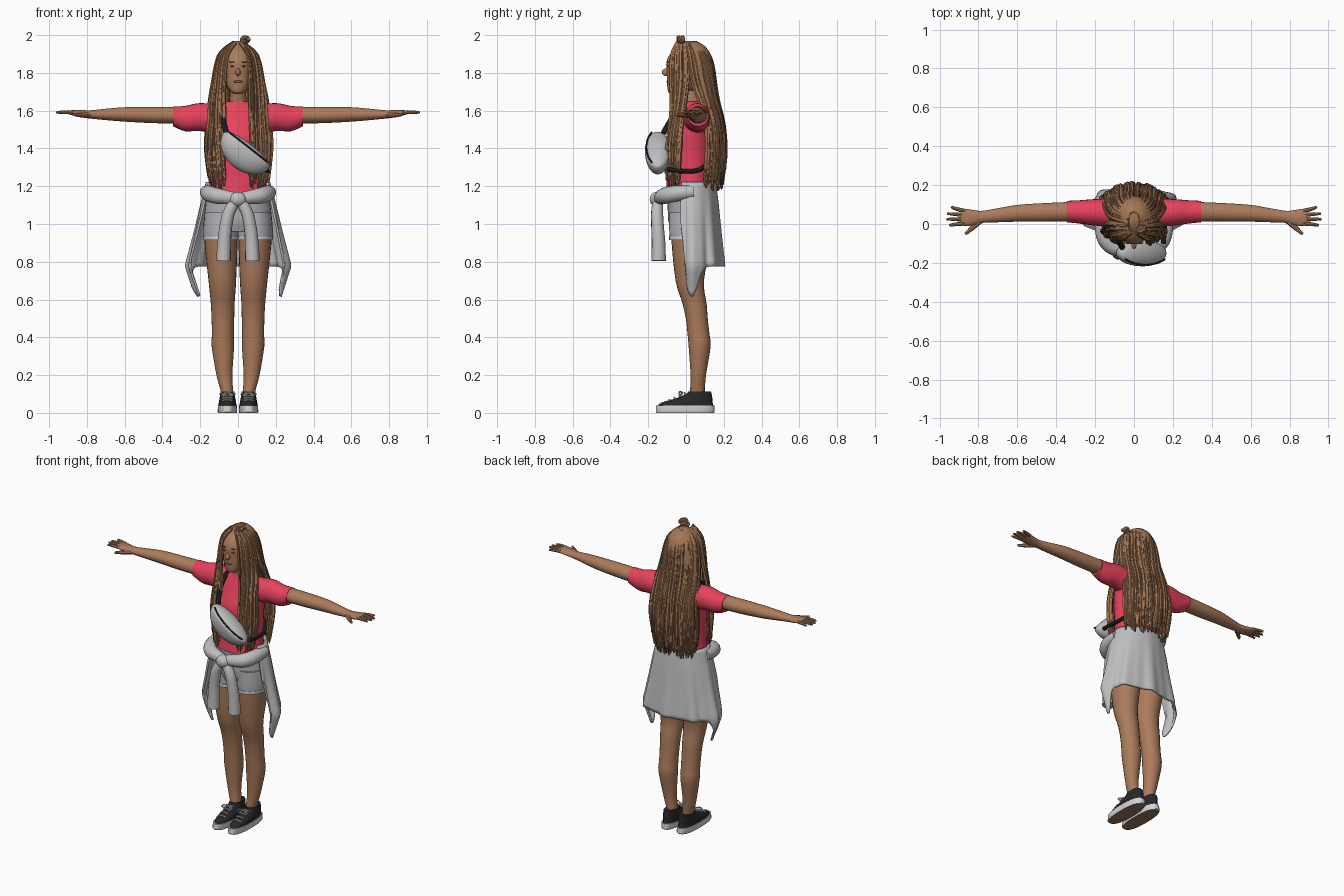
import bpy, bmesh, math, random
from mathutils import Vector, Matrix

random.seed(4)
cube = bpy.data.objects.get("Cube")
if cube:
    bpy.data.objects.remove(cube, do_unlink=True)
made = []


def material(name, *rgb):
    m = bpy.data.materials.new(name)
    m.use_nodes = True
    m.diffuse_color = (*rgb, 1)
    m.node_tree.nodes["Principled BSDF"].inputs["Base Color"].default_value = (*rgb, 1)
    return m


SKIN = material("skin", .41, .2, .105)
HAIR = material("hair_brown", .37, .185, .09)
DARK = material("dark_brown", .13, .065, .03)
RED = material("shirt_red", .8, .055, .11)
GREY = material("jacket_grey", .52, .52, .53)
DENIM = material("denim_grey", .44, .45, .47)
BLACK = material("black", .02, .02, .023)
WHITE = material("white", .68, .68, .68)
LIP = material("lip", .33, .1, .075)
SOLE = material("sole_brown", .3, .17, .1)


def add(name, mesh, mat):
    ob = bpy.data.objects.new(name, mesh)
    bpy.context.collection.objects.link(ob)
    mesh.materials.clear()
    mesh.materials.append(mat)
    made.append(ob)
    return ob


def finish(name, bm, mat):
    bmesh.ops.recalc_face_normals(bm, faces=bm.faces)
    mesh = bpy.data.meshes.new(name)
    bm.to_mesh(mesh)
    bm.free()
    return add(name, mesh, mat)


def smooth_rings(rings, k=4):
    """Catmull-Rom resampling of the cross-sections."""
    r = [Vector(q) for q in rings]
    r = [r[0]] + r + [r[-1]]
    out = []
    for a, b, c, d in zip(r, r[1:], r[2:], r[3:]):
        for i in range(k):
            t = i / k
            out.append(b + (c - a) * (t / 2) + (a * 2 - b * 5 + c * 4 - d) * (t * t / 2)
                       + (b * 3 - a - c * 3 + d) * (t ** 3 / 2))
    return out + [r[-1]]


def loft(name, rings, mat, axis="z", s=1, n=24, p=1, k=4):
    """Elliptical sections: position along the axis, two centre values, two radii."""
    bm, loops = bmesh.new(), []
    for h, a, b, ra, rb in smooth_rings(rings, k):
        loop = []
        for i in range(n):
            c, d = math.cos(math.tau * i / n), math.sin(math.tau * i / n)
            u = a + ra * math.copysign(abs(c) ** p, c)
            v = b + rb * math.copysign(abs(d) ** p, d)
            loop.append(bm.verts.new((s * u, v, h) if axis == "z" else (s * h, u, v)))
        loops.append(loop)
    for lo, hi in zip(loops, loops[1:]):
        for i in range(n):
            bm.faces.new((lo[i], lo[(i + 1) % n], hi[(i + 1) % n], hi[i]))
    bm.faces.new(loops[0])
    bm.faces.new(loops[-1])
    return finish(name, bm, mat)


def sheet(name, fn, nu, nv, mat, thick):
    bm = bmesh.new()
    g = [[bm.verts.new(fn(i / nu, j / nv)) for j in range(nv + 1)] for i in range(nu + 1)]
    for i in range(nu):
        for j in range(nv):
            bm.faces.new((g[i][j], g[i + 1][j], g[i + 1][j + 1], g[i][j + 1]))
    ob = finish(name, bm, mat)
    mod = ob.modifiers.new("thickness", "SOLIDIFY")
    mod.thickness, mod.offset = thick, 0
    return ob


def tubes(name, paths, mat, detail=4, sides=2):
    """Round tubes; every path point is x, y, z, radius."""
    cu = bpy.data.curves.new(name, "CURVE")
    cu.dimensions, cu.bevel_depth, cu.bevel_resolution = "3D", 1, sides
    cu.resolution_u, cu.use_fill_caps = detail, True
    for path in paths:
        sp = cu.splines.new("NURBS")
        sp.points.add(len(path) - 1)
        for pt, (x, y, z, r) in zip(sp.points, path):
            pt.co, pt.radius = (x, y, z, 1), r
        sp.order_u, sp.use_endpoint_u = 3, True
    tmp = bpy.data.objects.new(name, cu)
    bpy.context.collection.objects.link(tmp)
    dg = bpy.context.evaluated_depsgraph_get()
    mesh = bpy.data.meshes.new_from_object(tmp.evaluated_get(dg))
    bpy.data.objects.remove(tmp, do_unlink=True)
    bpy.data.curves.remove(cu)
    return add(name, mesh, mat)


def ball(name, centre, radii, mat, warp=None, turn=0):
    bm = bmesh.new()
    bmesh.ops.create_uvsphere(bm, u_segments=28, v_segments=18, radius=1)
    for v in bm.verts:
        v.co = Vector(c * r for c, r in zip(v.co, radii))
        if warp:
            v.co = warp(v.co)
    bm.transform(Matrix.Translation(centre) @ Matrix.Rotation(turn, 4, "Y"))
    return finish(name, bm, mat)


def table(rows, z):
    """Linear lookup in rows sorted from high to low."""
    for a, b in zip(rows, rows[1:]):
        if z >= b[0]:
            f = min(1, (a[0] - z) / (a[0] - b[0]))
            return Vector(a[1:]).lerp(Vector(b[1:]), f)
    return Vector(rows[-1][1:])


# Head and face
loft("head", [(1.688, 0, -.06, .014, .016), (1.7, 0, -.052, .038, .042), (1.74, 0, -.036, .062, .064),
              (1.8, 0, -.02, .076, .082), (1.86, 0, -.015, .08, .088), (1.91, 0, -.005, .068, .072),
              (1.94, 0, 0, .035, .04)], SKIN)
loft("neck", [(1.58, 0, .045, .055, .05), (1.66, 0, .03, .044, .045), (1.75, 0, .015, .045, .05)], SKIN)
ball("nose", (0, -.106, 1.803), (.013, .022, .02), SKIN)
ball("mouth", (0, -.097, 1.754), (.025, .007, .006), LIP)
for s in (1, -1):
    ball("eye", (.03 * s, -.097, 1.836), (.012, .005, .004), DARK)
    ball("eyebrow", (.031 * s, -.097, 1.858), (.017, .005, .003), DARK)

# Shirt
loft("shirt_body", [(1.14, 0, .02, .163, .12), (1.25, 0, .025, .15, .112), (1.38, 0, .025, .15, .114),
                    (1.46, 0, .03, .157, .114), (1.53, 0, .045, .162, .1), (1.59, 0, .05, .145, .082),
                    (1.625, 0, .048, .105, .066), (1.648, 0, .042, .06, .054)], RED, n=36)
for s in (1, -1):
    loft("sleeve", [(.09, .055, 1.55, .075, .08), (.2, .06, 1.566, .068, .074), (.28, .062, 1.558, .06, .067),
                    (.345, .064, 1.57, .055, .052)], RED, "x", s)
    # Arms and hands
    loft("arm", [(.28, .065, 1.575, .05, .044), (.45, .06, 1.577, .048, .043), (.6, .055, 1.58, .043, .038),
                 (.7, .045, 1.58, .036, .03), (.78, .037, 1.58, .031, .022), (.82, .033, 1.583, .038, .02),
                 (.86, .033, 1.588, .044, .016), (.89, .036, 1.59, .042, .011)], SKIN, "x", s)
    fingers = []
    for base, tip, reach in ((.067, .088, .94), (.047, .054, .962), (.024, .025, .963), (.003, -.006, .95)):
        fingers.append([(.87 * s, base, 1.59, .011), (.92 * s, (base + tip) / 2, 1.594, .011),
                        (reach * s, tip, 1.59, .006)])
    fingers.append([(.79 * s, .02, 1.578, .017), (.83 * s, -.02, 1.576, .014), (.868 * s, -.052, 1.578, .007)])
    tubes("fingers", fingers, SKIN)

    # Legs
    loft("leg", [(.05, .055, .062, .032, .038), (.1, .056, .06, .032, .039), (.2, .072, .065, .042, .041),
                 (.35, .08, .072, .059, .058), (.42, .08, .066, .058, .058), (.5, .08, .057, .06, .058),
                 (.58, .081, .045, .063, .064), (.7, .083, .02, .073, .075), (.9, .09, .028, .087, .104),
                 (1, .09, .028, .086, .104)], SKIN, s=s)
    # Shoes
    sole = loft("shoe_sole", [(0, .056, -.004, .049, .152), (.005, .056, -.004, .052, .156),
                              (.038, .056, -.004, .05, .154)], WHITE, s=s, n=36, p=.8, k=1)
    sole.data.materials.append(SOLE)
    for f in sole.data.polygons:
        f.material_index = int(f.normal.z < -.8)
    loft("shoe_upper", [(.035, .056, -.002, .048, .148), (.055, .056, .006, .046, .135),
                        (.075, .056, .04, .042, .1), (.1, .056, .068, .038, .068), (.113, .056, .072, .036, .06)],
         BLACK, s=s, n=32, p=.9)
    laces = []
    for i in range(4):
        y, z = -.085 + .027 * i, .069 + .012 * i
        laces.append([(.03 * s, y, z - .006, .005), (.056 * s, y - .008, z + .007, .005), (.082 * s, y, z - .006, .005)])
    for d in (-1, 1):
        laces.append([(.056 * s, -.02, .108, .004), ((.056 + .03 * d) * s, -.04, .12, .004),
                      ((.056 + .045 * d) * s, -.03, .085, .004), (.056 * s, -.02, .105, .004)])
    tubes("shoe_laces", laces, WHITE)
    # Shorts legs with frayed hems
    loft("shorts_leg", [(.925, .091, .026, .093, .113), (.98, .091, .026, .093, .115),
                        (1.06, .085, .026, .092, .115)], DENIM, s=s)
    loft("shorts_hem", [(.915, .091, .026, .095, .116), (.935, .091, .026, .096, .117)], WHITE, s=s, k=1)
loft("shorts_hips", [(.96, 0, .026, .15, .1), (1.02, 0, .026, .177, .12), (1.1, 0, .025, .172, .122),
                     (1.17, 0, .022, .164, .122)], DENIM, n=32)

# Jacket tied round the waist: z, half width, half depth
DRAPE = [(1.22, .165, .125), (1.1, .195, .138), (.95, .228, .15), (.78, .268, .165), (.62, .215, .15)]


def drape(u, v):
    t = (u * 2 - 1) * 1.98
    hem = .775 - .16 * math.exp(-((abs(t) - 1.55) / .25) ** 2) + .9 * max(0, abs(t) - 1.7)
    z = 1.22 + (hem - 1.22) * v
    rx, ry = table(DRAPE, z)
    fold = 1 + .045 * v * math.sin(9 * t + 1) + .02 * v * math.sin(17 * t)
    return rx * fold * math.sin(t), .028 + ry * fold * math.cos(t), z


sheet("jacket_drape", drape, 80, 20, GREY, .012)
for s in (1, -1):
    tubes("jacket_tie", [[(.165 * s, .04, 1.17, .035), (.165 * s, -.04, 1.165, .042), (.125 * s, -.115, 1.15, .045),
                          (.05 * s, -.135, 1.14, .036), (-.02 * s, -.145, 1.13, .03)]], GREY, 6, 4)
    tubes("jacket_sleeve", [[(-.01 * s, -.145, 1.14, .026), (.045 * s, -.155, 1.09, .032), (.068 * s, -.15, .97, .034),
                             (.073 * s, -.145, .9, .037), (.077 * s, -.145, .805, .039)]], GREY, 6, 4)
ball("jacket_knot", (0, -.155, 1.13), (.045, .037, .04), GREY)

# Waist bag worn across the chest
TURN = math.radians(38)
CENTRE = Vector((.045, -.15, 1.39))
ball("bag", CENTRE, (.152, .068, .11), GREY, lambda c: Vector((c.x, c.y, c.z * (.36 if c.z > 0 else 1))), TURN)
spin = Matrix.Translation(CENTRE) @ Matrix.Rotation(TURN, 4, "Y")
zipper = []
for i in range(9):
    x = -.13 + .0325 * i
    zipper.append((*(spin @ Vector((x, -.06 * math.sqrt(1 - (x / .152) ** 2), .02))), .005))
tubes("bag_zip", [zipper], BLACK)
tubes("bag_strap", [[(-.06, -.12, 1.48, .015), (-.075, -.095, 1.53, .015), (-.085, -.045, 1.6, .015),
                     (-.09, .05, 1.648, .014), (-.07, .13, 1.58, .012), (.02, .15, 1.42, .012),
                     (.13, .11, 1.3, .012), (.165, .02, 1.27, .012), (.15, -.1, 1.29, .013)]], BLACK, 6)

# Hair: height, half width, front y, back y
MANE = [(1.97, .05, -.055, .05), (1.92, .09, -.09, .11), (1.85, .115, -.1, .14), (1.75, .132, -.1, .152),
        (1.65, .16, -.085, .165), (1.55, .18, -.095, .195), (1.45, .195, -.11, .207), (1.3, .19, -.12, .207),
        (1.17, .165, -.12, .185)]


def mane_point(t, z, k):
    """Angle t runs from the back; below the shoulders hair parts into a back and two front falls."""
    low = math.copysign(2.08 + (abs(t) - 1.6) * .68, t) if abs(t) > 1.6 else t * .72
    a = t + (low - t) * max(0, min(1, (1.78 - z) / .2))
    rx, front, back = table(MANE, z)
    return (rx * k * math.sin(a), (front + back) / 2 + (back - front) / 2 * k * math.cos(a), z)


def lock(t):
    k, end, r = random.uniform(.93, 1.03), random.uniform(1.17, 1.3), random.uniform(.007, .011)
    path = [(.025 * math.sin(t), .055 * math.cos(t), 1.96, r)]
    for z in (1.92, 1.85, 1.75, 1.65, 1.55, 1.45, 1.35, end):
        wave = random.uniform(-.06, .06) if z < 1.7 else 0
        path.append((*mane_point(t + wave if abs(abs(t) - 1.6) > .07 else t, z, k + wave / 3), r))
    path[-1] = (*path[-1][:3], r * .4)
    return path


locks = [lock(random.uniform(-1.6, 1.6)) for _ in range(150)]
locks += [lock(s * random.uniform(1.61, 2.58)) for s in (1, -1) for _ in range(48)]
tubes("hair_locks", [p for i, p in enumerate(locks) if i % 7], HAIR, 3, 1)
tubes("hair_dark_locks", locks[::7], DARK, 3, 1)
sheet("hair_back", lambda u, v: mane_point((u * 2 - 1) * 1.55, 1.92 - .7 * v, .94), 30, 24, HAIR, .01)
ball("hair_cap", (0, .03, 1.832), (.106, .115, .138), HAIR)
tubes("hair_bun", [[(.038 + .019 * math.cos(i), -.028 + .015 * math.sin(i * 1.3), 1.976 + .013 * math.sin(i), .011)
                    for i in range(14)]], HAIR)

# Smooth shading with crisp edges
bpy.ops.object.select_all(action="DESELECT")
for ob in made:
    ob.select_set(True)
bpy.context.view_layer.objects.active = made[0]
bpy.ops.object.shade_smooth_by_angle(angle=math.radians(40))
